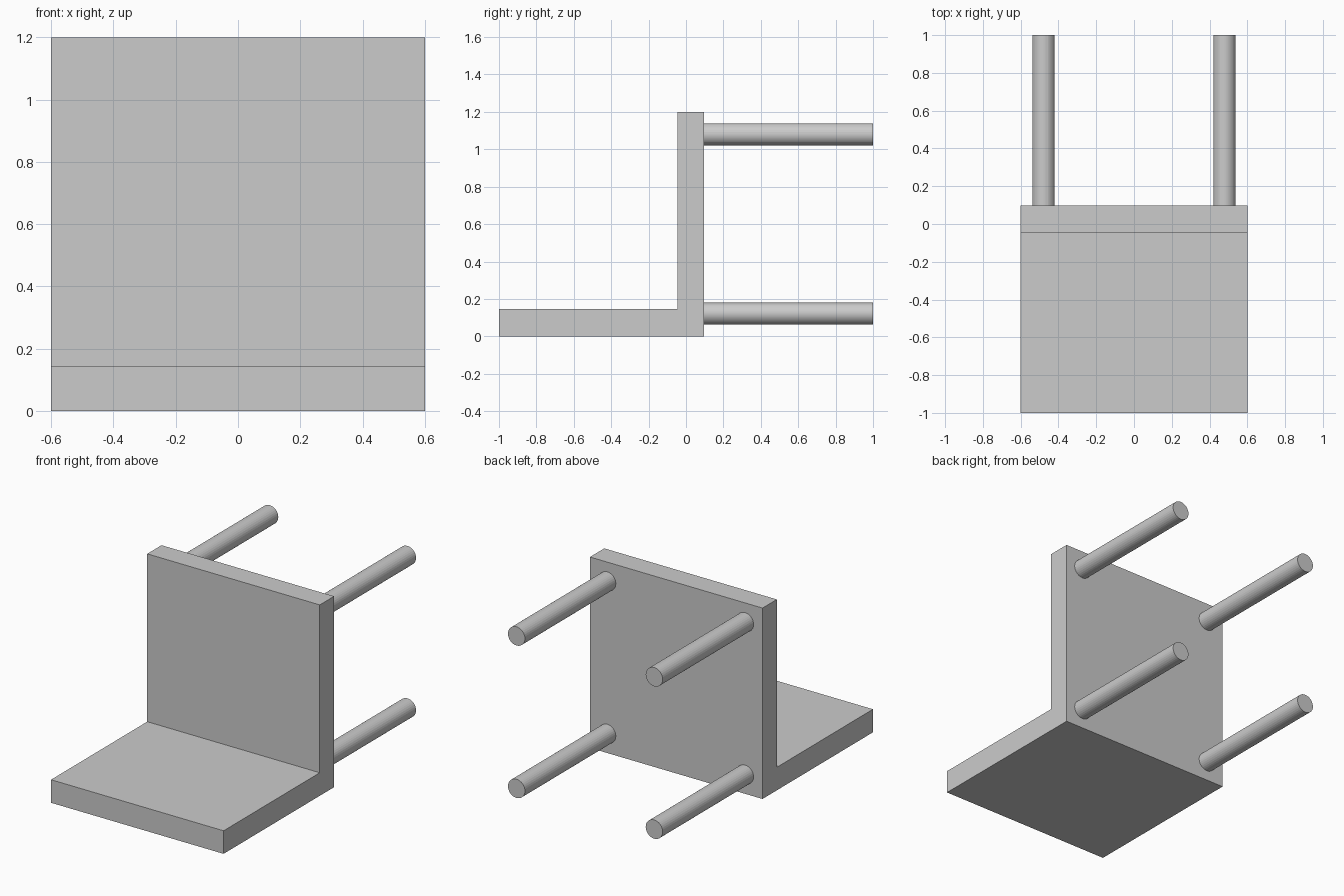
import bpy, bmesh, math
from mathutils import Matrix

if "Cube" in bpy.data.objects:
    bpy.data.objects.remove(bpy.data.objects["Cube"])

HALF_W = 0.6
BACK_Y = 0.097


def finish(name, bm):
    bmesh.ops.recalc_face_normals(bm, faces=bm.faces[:])
    mesh = bpy.data.meshes.new(name)
    bm.to_mesh(mesh)
    bm.free()
    obj = bpy.data.objects.new(name, mesh)
    bpy.context.collection.objects.link(obj)
    return obj


# L-shaped seat and backrest: side profile (y, z) extruded across the width
profile = [(-1, 0), (BACK_Y, 0), (BACK_Y, 1.2), (-0.045, 1.2),
           (-0.045, 0.145), (-1, 0.145)]
bm = bmesh.new()
side = bm.faces.new([bm.verts.new((-HALF_W, y, z)) for y, z in profile])
ext = bmesh.ops.extrude_face_region(bm, geom=[side])
bmesh.ops.translate(bm, vec=(2 * HALF_W, 0, 0),
                    verts=[v for v in ext["geom"] if isinstance(v, bmesh.types.BMVert)])
finish("seat_and_back", bm)


# Four round legs projecting from the rear of the panel
def leg(name, x, z):
    bm = bmesh.new()
    place = (Matrix.Translation((x, (BACK_Y + 1) / 2, z))
             @ Matrix.Rotation(math.pi / 2, 4, 'X'))
    bmesh.ops.create_cone(bm, cap_ends=True, segments=32, radius1=0.059,
                          radius2=0.059, depth=1 - BACK_Y, matrix=place)
    finish(name, bm)


for x_name, x in (("left", -0.479), ("right", 0.479)):
    for z_name, z in (("lower", 0.122), ("upper", 1.08)):
        leg(f"{z_name}_{x_name}_leg", x, z)
